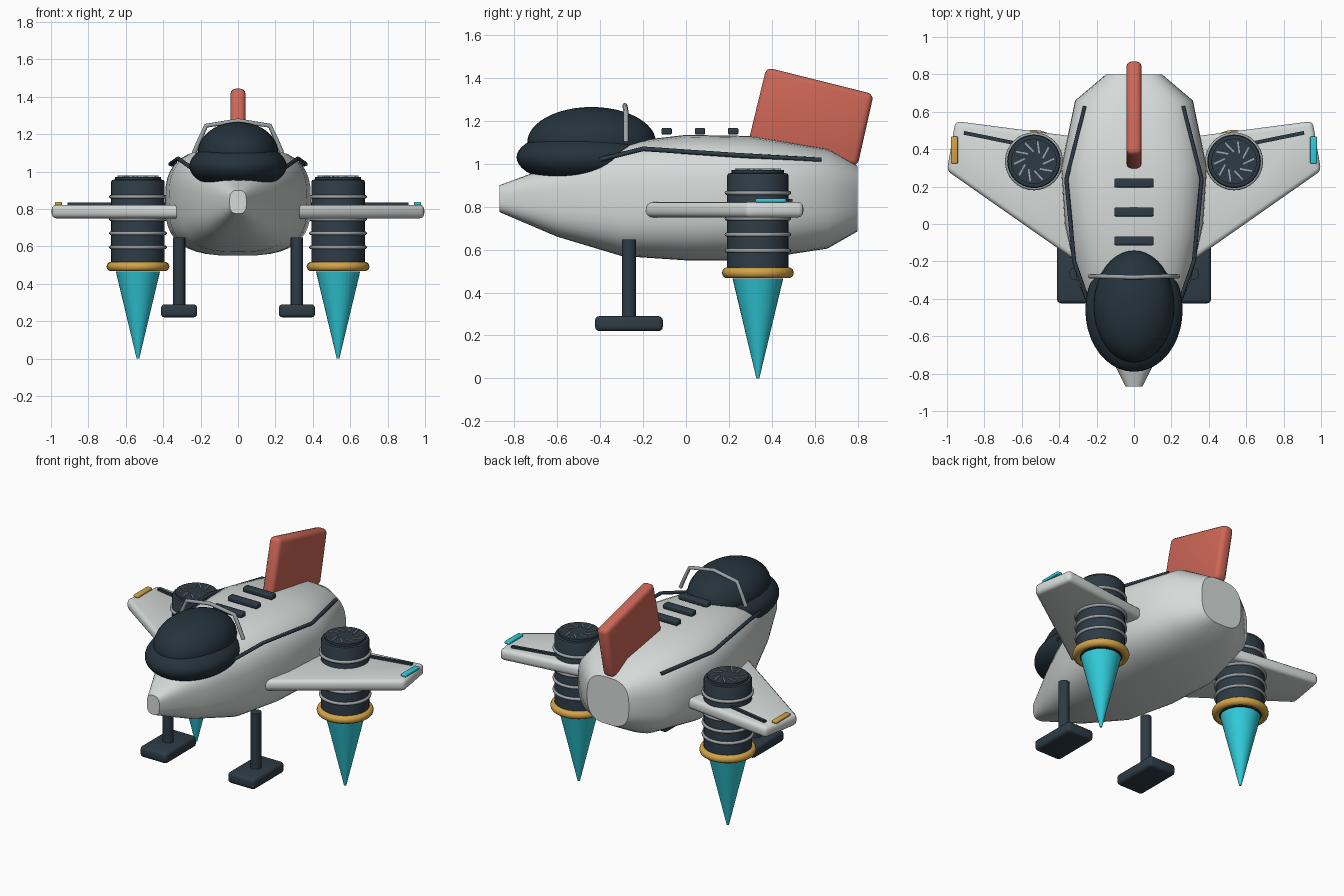
import bpy, bmesh, math
from mathutils import Vector, Matrix

if "Cube" in bpy.data.objects:
    bpy.data.objects.remove(bpy.data.objects["Cube"], do_unlink=True)


def material(name, r, g, b):
    m = bpy.data.materials.new(name)
    m.use_nodes = True
    m.diffuse_color = (r, g, b, 1)
    m.node_tree.nodes["Principled BSDF"].inputs["Base Color"].default_value = (r, g, b, 1)
    return m


HULL = material("hull white", .67, .71, .70)
DARK = material("dark slate", .027, .044, .06)
GLASS = material("canopy glass", .018, .033, .045)
GREY = material("metal grey", .33, .36, .38)
CORAL = material("coral red", .62, .135, .095)
GOLD = material("gold", .65, .37, .065)
CYAN = material("cyan", .03, .60, .70)


def finish(name, bm, mat, angle=40):
    bmesh.ops.recalc_face_normals(bm, faces=bm.faces)
    me = bpy.data.meshes.new(name)
    bm.to_mesh(me)
    bm.free()
    ob = bpy.data.objects.new(name, me)
    me.materials.append(mat)
    bpy.context.collection.objects.link(ob)
    bpy.ops.object.select_all(action='DESELECT')
    ob.select_set(True)
    bpy.context.view_layer.objects.active = ob
    bpy.ops.object.shade_smooth_by_angle(angle=math.radians(angle))
    return ob


def round_edges(bm, width, segments=3):
    if width:
        bmesh.ops.bevel(bm, geom=bm.edges[:], offset=width, segments=segments,
                        profile=.5, affect='EDGES')


def box(name, loc, size, mat, bevel=0.0, turn=0.0):
    bm = bmesh.new()
    bmesh.ops.create_cube(bm, size=1)
    bmesh.ops.scale(bm, vec=size, verts=bm.verts)
    round_edges(bm, bevel)
    bmesh.ops.transform(bm, matrix=Matrix.Translation(loc) @ Matrix.Rotation(turn, 4, 'Z'),
                        verts=bm.verts)
    return finish(name, bm, mat)


def slab(name, outline, offset, mat, bevel):
    """Extrude a flat outline along an offset and round it."""
    bm = bmesh.new()
    face = bm.faces.new([bm.verts.new(p) for p in outline])
    new = bmesh.ops.extrude_face_region(bm, geom=[face])["geom"]
    bmesh.ops.translate(bm, vec=offset,
                        verts=[v for v in new if isinstance(v, bmesh.types.BMVert)])
    bmesh.ops.recalc_face_normals(bm, faces=bm.faces)
    round_edges(bm, bevel)
    return finish(name, bm, mat)


def lathe(name, x, y, profile, mat, closed=False, steps=32):
    """Spin (radius, z) points around a vertical axis."""
    bm = bmesh.new()
    rings = [[bm.verts.new((x + r * math.cos(math.tau * i / steps),
                            y + r * math.sin(math.tau * i / steps), z))
              for i in range(steps)] for r, z in profile]
    pairs = list(zip(rings, rings[1:]))
    if closed:
        pairs.append((rings[-1], rings[0]))
    else:
        bm.faces.new(rings[0])
        bm.faces.new(rings[-1])
    for a, b in pairs:
        for i in range(steps):
            j = (i + 1) % steps
            bm.faces.new((a[i], a[j], b[j], b[i]))
    return finish(name, bm, mat)


def ring(name, x, y, z, major, minor, mat):
    circle = [(major + minor * math.cos(math.tau * k / 10),
               z + minor * math.sin(math.tau * k / 10)) for k in range(10)]
    return lathe(name, x, y, circle, mat, closed=True)


def ellipsoid(name, loc, radii, mat):
    bm = bmesh.new()
    bmesh.ops.create_uvsphere(bm, u_segments=40, v_segments=24, radius=1)
    bmesh.ops.scale(bm, vec=radii, verts=bm.verts)
    bmesh.ops.translate(bm, vec=loc, verts=bm.verts)
    return finish(name, bm, mat)


def tube(name, points, radius, mat):
    cu = bpy.data.curves.new(name, 'CURVE')
    cu.dimensions = '3D'
    cu.bevel_depth = radius
    cu.bevel_resolution = 2
    cu.use_fill_caps = True
    sp = cu.splines.new('POLY')
    sp.points.add(len(points) - 1)
    for p, co in zip(sp.points, points):
        p.co = (*co, 1)
    cu.materials.append(mat)
    ob = bpy.data.objects.new(name, cu)
    bpy.context.collection.objects.link(ob)
    return ob


# Fuselage: rounded sections (y, half width, bottom, top) lofted nose to tail
sections = [(-.87, .045, .775, .90), (-.6, .18, .66, 1.0), (-.3, .305, .57, 1.10),
            (0, .37, .55, 1.135), (.3, .39, .55, 1.13), (.66, .315, .605, 1.07),
            (.8, .15, .685, .99)]
bm = bmesh.new()
loops = []
N = 40
for y, w, lo, hi in sections:
    loop = []
    for i in range(N):
        c, s = math.cos(math.tau * i / N), math.sin(math.tau * i / N)
        x = w * math.copysign(abs(c) ** (2 / 2.9), c)
        z = (lo + hi) / 2 + (hi - lo) / 2 * math.copysign(abs(s) ** (2 / 2.9), s)
        loop.append(bm.verts.new((x, y, z)))
    loops.append(loop)
for a, b in zip(loops, loops[1:]):
    for i in range(N):
        j = (i + 1) % N
        bm.faces.new((a[i], a[j], b[j], b[i]))
bm.faces.new(loops[0])
bm.faces.new(loops[-1])
finish("fuselage", bm, HULL)

# Canopy, its lower shell and the hoop over it
ellipsoid("canopy_shell", (0, -.46, 1.03), (.26, .33, .13), GLASS)
ellipsoid("canopy", (0, -.44, 1.1), (.215, .30, .165), GLASS)
half = [(.235, 1.10), (.205, 1.17), (.17, 1.245)]
tube("canopy_hoop", [(-x, -.28, z) for x, z in half] + [(0, -.285, 1.272)]
     + [(x, -.28, z) for x, z in reversed(half)], .012, GREY)

# Tail fin and back vents
fin = [(.29, 1.1), (.375, 1.45), (.875, 1.325), (.80, .99), (.6, 1.0)]
slab("tail_fin", [(-.04, y, z) for y, z in fin], (.08, 0, 0), CORAL, .028)
for i in range(3):
    box(f"back_vent_{i + 1}", (0, -.09 + .155 * i, 1.152), (.21, .048, .032), DARK, .008)

for side, s in (("left", 1), ("right", -1)):
    # Wing with its stripe and tip light
    wing = [(.3, -.205), (1.0, .285), (.955, .55), (.3, .465)]
    slab(f"{side}_wing", [(s * x, y, .75) for x, y in wing], (0, 0, .072), HULL, .025)
    box(f"{side}_wing_stripe", (s * .65, .435, .827), (.53, .02, .016), DARK, 0, s * .2)
    box(f"{side}_tip_light", (s * .96, .395, .829), (.036, .145, .018),
        CYAN if s > 0 else GOLD, .006)

    # Stripe along the fuselage shoulder
    path = [(.25, -.4, 1.02), (.32, -.2, 1.07), (.362, .24, 1.04), (.262, .63, 1.018)]
    tube(f"{side}_shoulder_stripe", [(s * x, y, z) for x, y, z in path], .011, DARK)

    # Lift engine with bands, nozzle ring, flame and fan
    ex, ey = s * .535, .335
    lathe(f"{side}_engine", ex, ey,
          [(.12, .47), (.143, .49), (.143, .945), (.138, .955), (.122, .957), (.122, .972)], DARK)
    for k, z in enumerate((.595, .67, .745, .865)):
        ring(f"{side}_engine_band_{k + 1}", ex, ey, z, .145, .01, GREY)
    ring(f"{side}_nozzle_ring", ex, ey, .492, .142, .026, GOLD)
    lathe(f"{side}_flame", ex, ey, [(.007, 0), (.118, .465)], CYAN)
    for k in range(10):
        a = math.tau * k / 10
        box(f"{side}_fan_blade_{k + 1}",
            (ex + .078 * math.cos(a), ey + .078 * math.sin(a), .974),
            (.065, .009, .008), GREY, 0, a + .45)

    # Landing leg and foot
    lathe(f"{side}_landing_leg", s * .315, -.266, [(.033, .25), (.033, .648)], DARK, steps=16)
    box(f"{side}_landing_foot", (s * .315, -.266, .255), (.194, .316, .07), DARK, .02)
